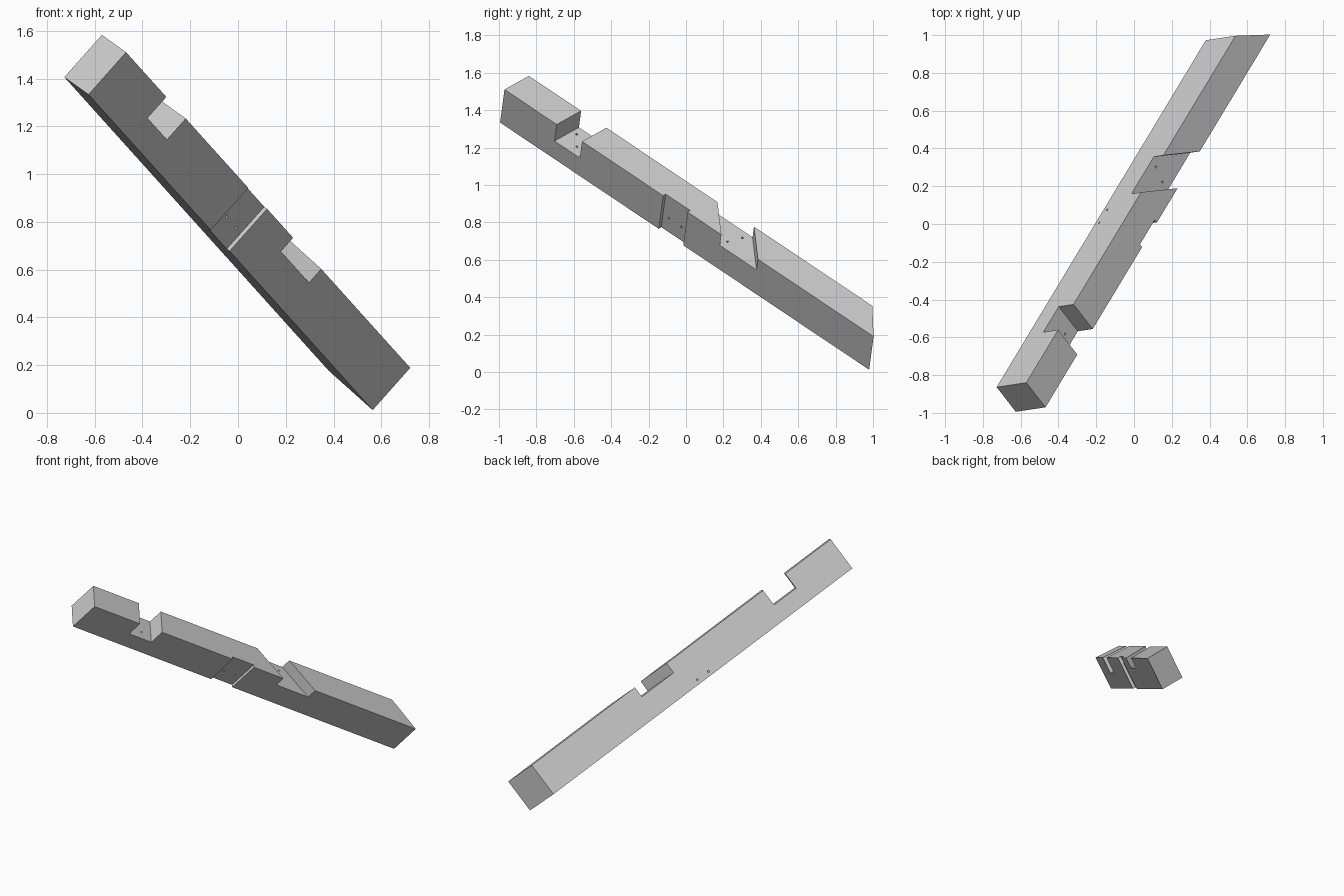
import bpy
from mathutils import Vector, Matrix

if "Cube" in bpy.data.objects:
    bpy.data.objects.remove(bpy.data.objects["Cube"], do_unlink=True)

WIDTH, DEPTH = 0.18, 0.238
SQUARE = -0.085      # slight slant of the square cuts across the width
MITRE = 0.94         # slant of the angled end across the width
SKEW = 1.05          # slant of the angled notch across the width
PEG_RADIUS = 0.006

# Beam frame: length runs down the slope, then width, then depth from the top
along = Vector((0.448, 0.743, -0.4975)).normalized()
down = Vector((-0.66, -0.097, -0.745))
down = (down - along * down.dot(along)).normalized()
across = down.cross(along)
frame = Matrix((along, across, down)).transposed().to_4x4()
frame.translation = (-0.57, -0.84, 1.583)

timber = bpy.data.materials.new("timber_grey")
timber.use_nodes = True
colour = (0.6, 0.6, 0.6, 1)
timber.diffuse_color = colour
timber.node_tree.nodes["Principled BSDF"].inputs["Base Color"].default_value = colour


def block(name, start, end, start_slant, end_slant, w0, w1, v0, v1):
    """Block whose two ends can slant across the width."""
    plan = [(start + start_slant * w0, w0), (end + end_slant * w0, w0),
            (end + end_slant * w1, w1), (start + start_slant * w1, w1)]
    verts = [(s, w, v) for v in (v0, v1) for s, w in plan]
    faces = [(3, 2, 1, 0), (4, 5, 6, 7)]
    faces += [(i, (i + 1) % 4, (i + 1) % 4 + 4, i + 4) for i in range(4)]
    mesh = bpy.data.meshes.new(name)
    mesh.from_pydata(verts, [], faces)
    mesh.materials.append(timber)
    obj = bpy.data.objects.new(name, mesh)
    bpy.context.collection.objects.link(obj)
    return obj


def peg(name, a, b):
    """Thin cylinder running past both points."""
    a, b = Vector(a), Vector(b)
    d = b - a
    bpy.ops.mesh.primitive_cylinder_add(
        vertices=12, radius=PEG_RADIUS, depth=d.length * 1.3, location=(a + b) / 2,
        rotation=d.to_track_quat('Z', 'Y').to_euler())
    obj = bpy.context.object
    obj.name = name
    obj.data.materials.append(timber)
    return obj


# Beam with a square upper end and a mitred lower end
beam = block("beam", 0, 2.472, SQUARE, MITRE, 0, WIDTH, 0, DEPTH)

# Half-lap notch, angled notch and shallow side housing
over = 0.05
cutters = [
    block("lap_notch", 0.376, 0.558, SQUARE, SQUARE, -over, WIDTH + over,
          -over, DEPTH / 2),
    block("angled_notch", 1.357, 1.62, SKEW, SKEW, -over, WIDTH + over,
          -over, 0.077),
    block("side_housing", 1.127, 1.303, 0, 0, WIDTH - 0.02, WIDTH + over,
          -over, DEPTH + over),
]

# Peg holes: straight down through the notches, sloping through the housing
for s, w in ((0.405, 0.05), (0.471, 0.123), (1.552, 0.127), (1.586, 0.044)):
    cutters.append(peg("peg_hole", (s, w, 0), (s, w, DEPTH)))
for s in (1.168, 1.259):
    cutters.append(peg("housing_peg_hole", (s, 0, 0.208), (s, WIDTH - 0.02, 0.147)))

# Cut the joints
bpy.context.view_layer.objects.active = beam
for cutter in cutters:
    cutter.hide_render = True
    mod = beam.modifiers.new(cutter.name, 'BOOLEAN')
    mod.operation = 'DIFFERENCE'
    mod.solver = 'EXACT'
    mod.object = cutter
    bpy.ops.object.modifier_apply(modifier=mod.name)
for cutter in cutters:
    bpy.data.objects.remove(cutter, do_unlink=True)

# Lean the beam into place
beam.matrix_world = frame
